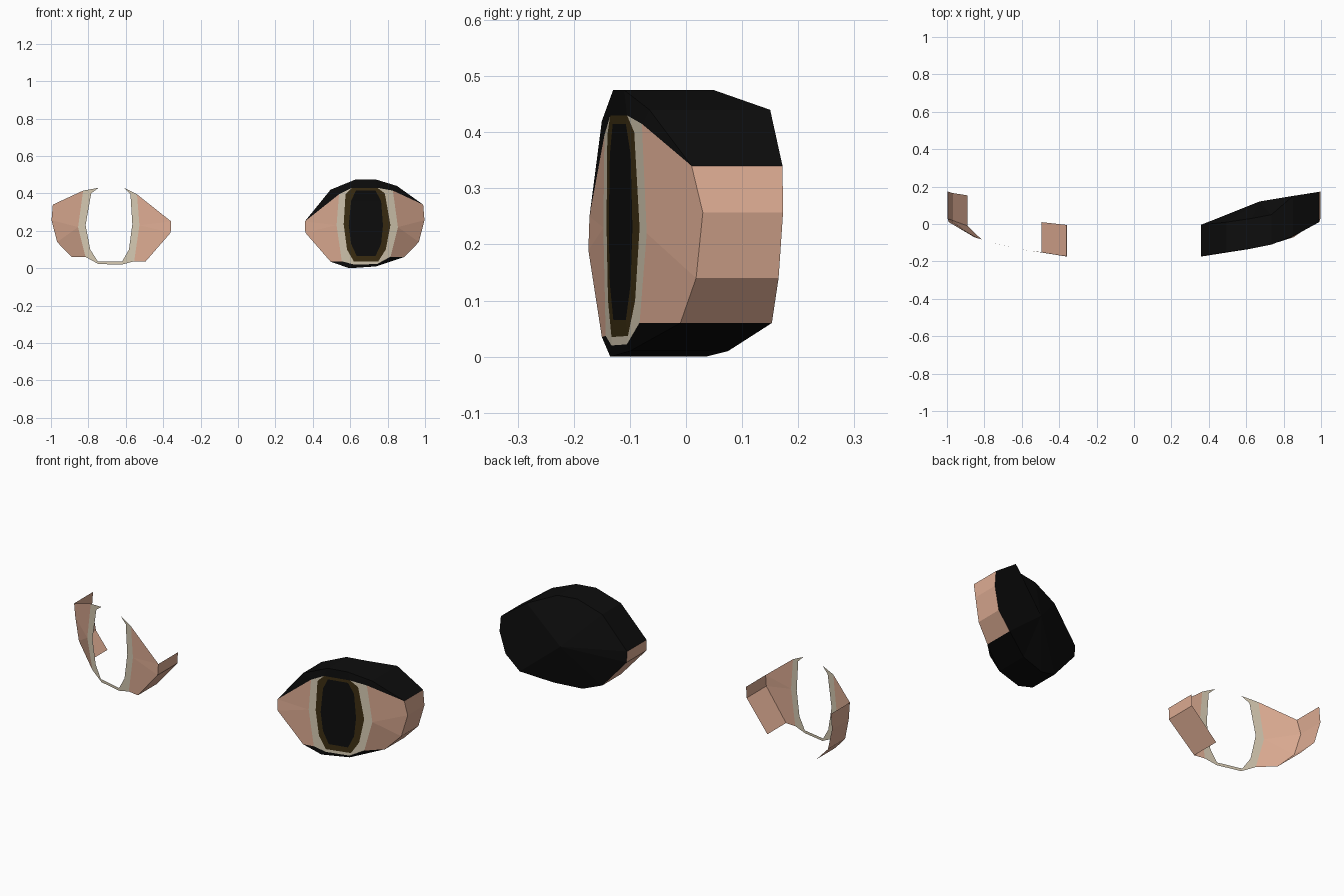
import bpy
from mathutils import Vector

if "Cube" in bpy.data.objects:
    bpy.data.objects.remove(bpy.data.objects["Cube"])


def material(name, rgb):
    m = bpy.data.materials.new(name)
    m.diffuse_color = (*rgb, 1)
    m.use_nodes = True
    m.node_tree.nodes["Principled BSDF"].inputs["Base Color"].default_value = m.diffuse_color
    return m


SKIN = material("skin", (0.72, 0.41, 0.29))
CREAM = material("cream", (0.66, 0.58, 0.44))
BROWN = material("dark_brown", (0.045, 0.027, 0.006))
BLACK = material("black", (0.004, 0.004, 0.004))

# Curved front surface: depth y as a function of x
FRONT = [(0.35, -0.172), (0.495, -0.152), (0.61, -0.135), (0.745, -0.105),
         (0.855, -0.07), (1.0, 0.02)]


def on_front(x, z):
    for (x0, y0), (x1, y1) in zip(FRONT, FRONT[1:]):
        if x <= x1:
            break
    return (x, y0 + (y1 - y0) * (x - x0) / (x1 - x0), z)


# Outer socket outline: x, z, front y, back y (clockwise from the inner corner)
RIM = [(0.357, 0.25, -0.172, -0.005), (0.495, 0.42, -0.15, 0.01),
       (0.63, 0.475, -0.13, 0.03), (0.735, 0.475, -0.11, 0.05),
       (0.85, 0.44, -0.065, 0.15), (0.99, 0.34, 0.01, 0.172),
       (0.997, 0.257, 0.03, 0.173), (0.967, 0.14, 0.018, 0.165),
       (0.89, 0.06, -0.01, 0.153), (0.74, 0.01, -0.10, 0.075),
       (0.595, 0.0, -0.135, 0.035), (0.495, 0.035, -0.15, 0.01),
       (0.36, 0.19, -0.174, -0.005)]
N = len(RIM)
rim = [(x, f, z) for x, z, f, b in RIM]
back = [(x, b, z) for x, z, f, b in RIM]

# Nested ten-point loops of the eye, starting at the inner upper corner
outer = [on_front(*p) for p in (
    (0.54, 0.395), (0.527, 0.23), (0.555, 0.037), (0.62, 0.02), (0.745, 0.022),
    (0.815, 0.06), (0.855, 0.22), (0.828, 0.415), (0.745, 0.43), (0.61, 0.43))]
inner = [on_front(*p) for p in (
    (0.575, 0.395), (0.565, 0.235), (0.583, 0.10), (0.62, 0.035), (0.75, 0.037),
    (0.79, 0.10), (0.815, 0.23), (0.785, 0.40), (0.745, 0.43), (0.61, 0.43))]
pupil = [on_front(*p) for p in (
    (0.605, 0.36), (0.592, 0.23), (0.605, 0.13), (0.635, 0.065), (0.735, 0.065),
    (0.765, 0.13), (0.775, 0.23), (0.765, 0.36), (0.735, 0.415), (0.63, 0.415))]


def build(name, polys, mat, side=1):
    """Flat-faced object from polygons, wound away from the eye centre."""
    centre = Vector((0.67 * side, 0.03, 0.24))
    verts, index, faces = [], {}, []
    for poly in polys:
        pts = []
        for p in poly:
            p = (p[0] * side, p[1], p[2])
            if p not in pts:
                pts.append(p)
        vs = [Vector(p) for p in pts]
        mid = sum(vs, Vector()) / len(vs)
        normal = (vs[1] - vs[0]).cross(vs[2] - vs[0])
        if normal.dot(mid - centre) < 0:
            pts.reverse()
        for p in pts:
            if p not in index:
                index[p] = len(verts)
                verts.append(p)
        faces.append([index[p] for p in pts])
    me = bpy.data.meshes.new(name)
    me.from_pydata(verts, [], faces)
    me.materials.append(mat)
    ob = bpy.data.objects.new(name, me)
    bpy.context.collection.objects.link(ob)


def strip(a, b):
    return [(a[i], a[i + 1], b[i + 1], b[i]) for i in range(len(a) - 1)]


def walls(ids):
    return strip([rim[i % N] for i in ids], [back[i % N] for i in ids])


# Skin: both eye corners and the side walls behind them
o = outer
skin = [(rim[0], o[0], o[1]), (rim[0], o[1], rim[12]), (o[1], o[2], rim[11], rim[12]),
        (o[7], o[6], rim[6], rim[5]), (o[6], rim[7], rim[6]),
        (o[6], o[5], rim[8], rim[7])]
skin += walls(range(5, 9)) + walls(range(11, 14))

# Cream frame, open along the top edge
cream = strip(outer + outer[:1], inner + inner[:1])
del cream[8]

for label, side in (("right", 1), ("left", -1)):
    build(label + "_eye_skin", skin, SKIN, side)
    build(label + "_eye_white", cream, CREAM, side)

# Iris ring and pupil, only in the filled eye
build("iris", strip(inner + inner[:1], pupil + pupil[:1]), BROWN)
build("pupil", [(pupil[i], pupil[i + 1], pupil[(6 - i)], pupil[7 - i])
                for i in range(3)] + [(pupil[0], pupil[7], pupil[8], pupil[9])], BLACK)

# Black lids: sloped front edge plus the wall behind
build("upper_lid", strip(rim[:6], [rim[0], o[0], o[9], o[8], o[7], rim[5]])
      + walls(range(0, 6)), BLACK)
build("lower_lid", strip([rim[i] for i in (11, 10, 9, 8)], o[2:6])
      + walls(range(8, 12)), BLACK)

# Black back, bulging to a shallow peak
peak = (0.67, 0.12, 0.24)
build("socket_back", [(back[i], back[(i + 1) % N], peak) for i in range(N)], BLACK)
